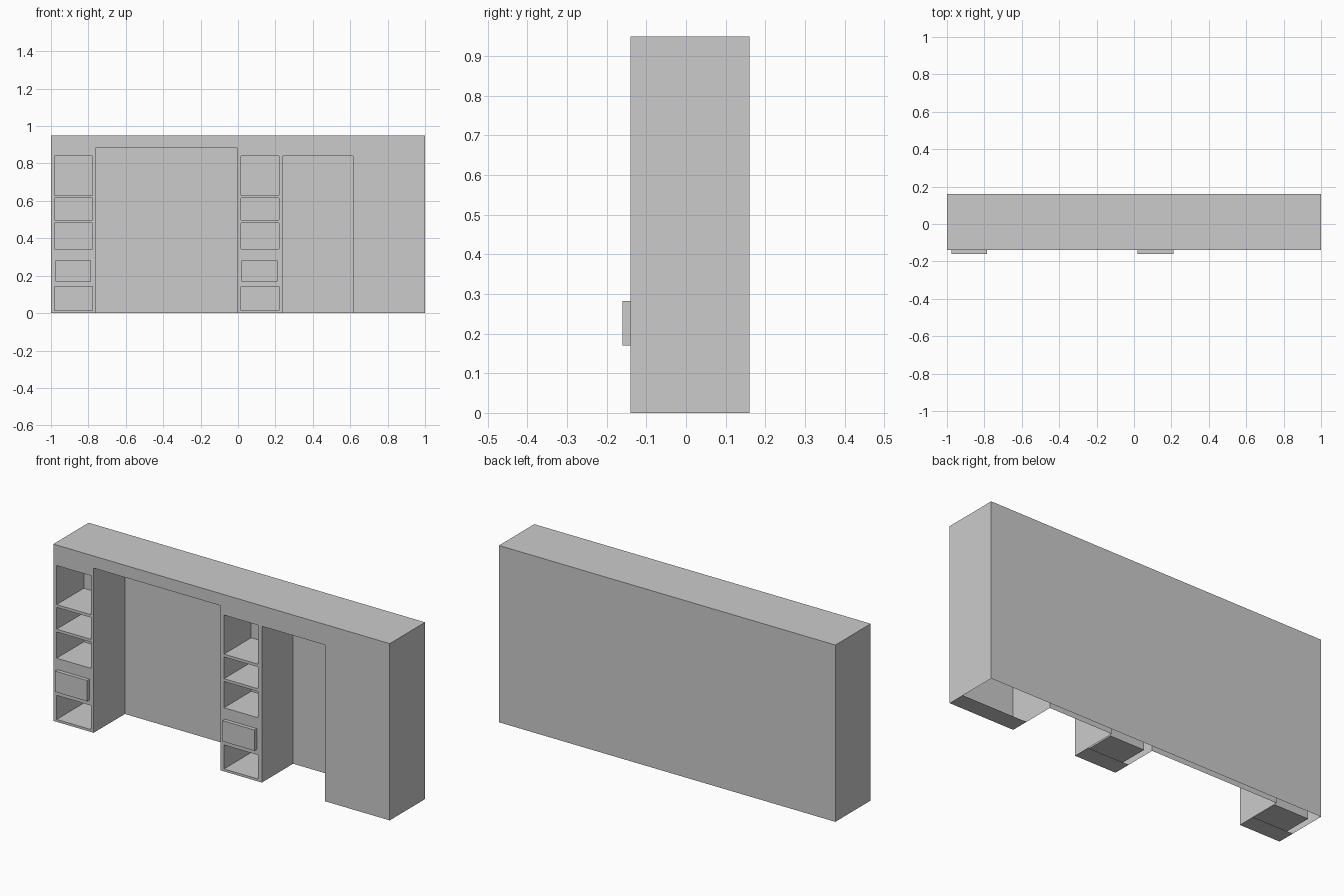
import bpy, bmesh

if "Cube" in bpy.data.objects:
    bpy.data.objects.remove(bpy.data.objects["Cube"])

FRONT, BACK, TOP = -0.14, 0.16, 0.95
RECESS_BACK, NICHE_BACK, FOOT_BACK = 0.125, 0.09, -0.045


def finish(name, bm):
    mesh = bpy.data.meshes.new(name)
    bm.to_mesh(mesh)
    bm.free()
    obj = bpy.data.objects.new(name, mesh)
    bpy.context.collection.objects.link(obj)
    return obj


def box(name, x, y, z, skip="", inward=False):
    """Sheet box; skip lists the open sides: l r f b d(own) u(p)."""
    bm = bmesh.new()
    v = [bm.verts.new((i, j, k)) for i in x for j in y for k in z]
    sides = {"l": (0, 1, 3, 2), "r": (4, 6, 7, 5), "f": (0, 4, 5, 1),
             "b": (2, 3, 7, 6), "d": (0, 2, 6, 4), "u": (1, 5, 7, 3)}
    for key, idx in sides.items():
        if key not in skip:
            bm.faces.new([v[i] for i in (idx[::-1] if inward else idx)])
    return finish(name, bm)


def front_panel(name, x, z, holes):
    """Flat front sheet with rectangular holes (x0, x1, z0, z1)."""
    xs = sorted({*x, *(c for h in holes for c in h[:2])})
    zs = sorted({*z, *(c for h in holes for c in h[2:])})
    bm = bmesh.new()
    v = {(a, c): bm.verts.new((a, FRONT, c)) for a in xs for c in zs}
    for a, b in zip(xs, xs[1:]):
        for c, d in zip(zs, zs[1:]):
            mx, mz = (a + b) / 2, (c + d) / 2
            if not any(h[0] < mx < h[1] and h[2] < mz < h[3] for h in holes):
                bm.faces.new([v[a, c], v[b, c], v[b, d], v[a, d]])
    bmesh.ops.delete(bm, geom=[q for q in bm.verts if not q.link_faces], context='VERTS')
    return finish(name, bm)


recesses = [(-0.76, -0.005, 0, 0.885), (0.24, 0.615, 0, 0.84)]
niche_heights = [(0.013, 0.142), (0.342, 0.483), (0.498, 0.615), (0.63, 0.84)]
column_starts = [-0.98, 0.015]
niches = [(x, x + 0.203, a, b) for x in column_starts for a, b in niche_heights]

# Hollow outer shell and pierced front
box("outer_shell", (-1, 1), (FRONT, BACK), (0, TOP), skip="fd")
front_panel("front_panel", (-1, 1), (0, TOP), recesses + niches)

# Tall recesses, open to the floor
for x0, x1, z0, z1 in recesses:
    box("recess_lining", (x0, x1), (FRONT, RECESS_BACK), (z0, z1), skip="fd", inward=True)

# Shelf niches
for x0, x1, z0, z1 in niches:
    box("shelf_niche", (x0, x1), (FRONT, NICHE_BACK), (z0, z1), skip="f", inward=True)

# Strips under the front of each pillar
for x in [(-1, -0.76), (-0.005, 0.24), (0.615, 1)]:
    box("base_strip", x, (FRONT, FOOT_BACK), (0, TOP), skip="lrfbu")

# Protruding drawer fronts
for x in column_starts:
    box("drawer_front", (x + 0.005, x + 0.195), (-0.16, FRONT), (0.17, 0.282))
